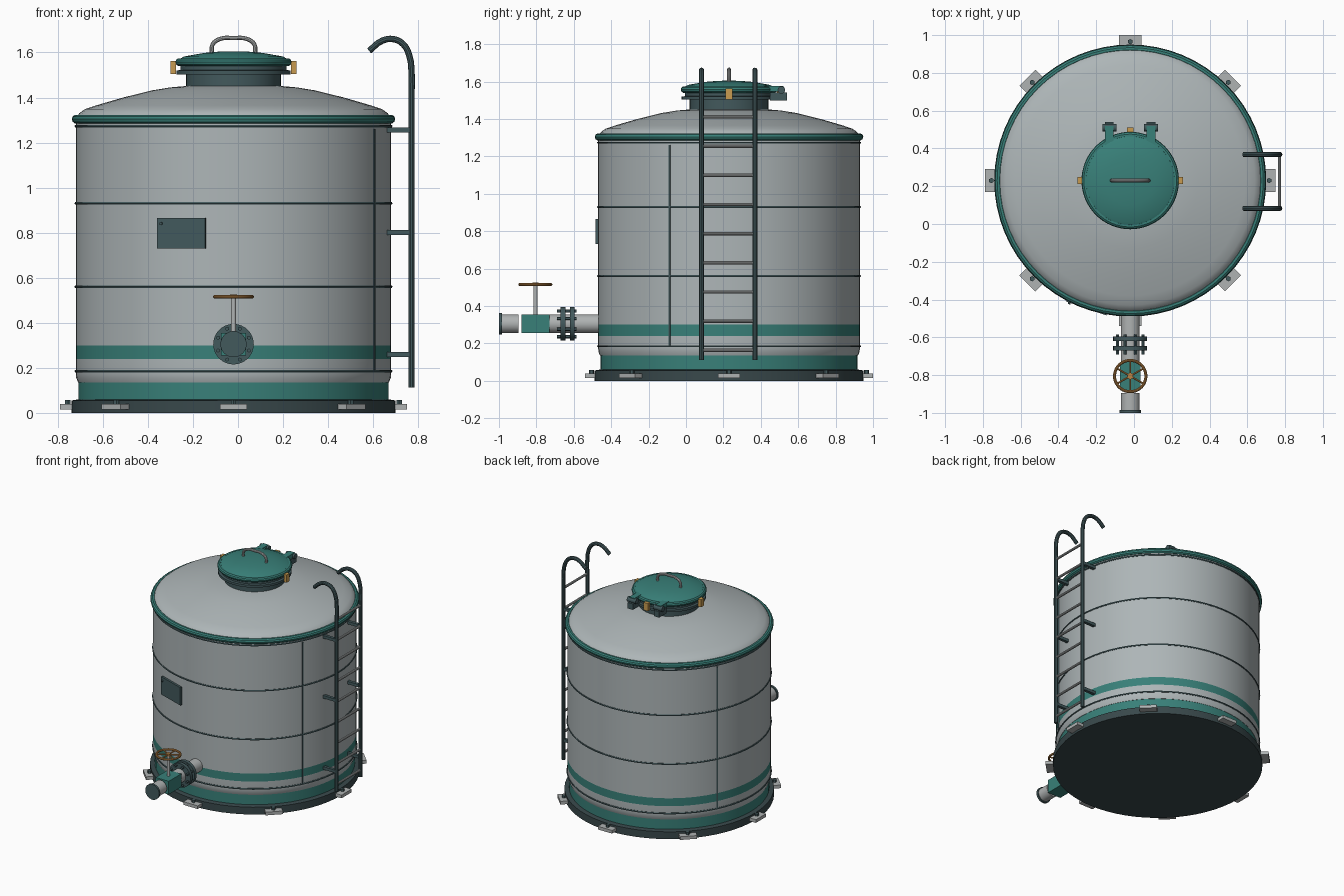
import bpy, bmesh, math
from mathutils import Vector, Matrix

if "Cube" in bpy.data.objects:
    bpy.data.objects.remove(bpy.data.objects["Cube"])

CX, CY, R = -0.02, 0.23, 0.70      # tank axis and radius
AXIS = Vector((CX, CY, 0))


def material(name, rgb):
    m = bpy.data.materials.new(name)
    m.diffuse_color = (*rgb, 1)
    m.use_nodes = True
    m.node_tree.nodes["Principled BSDF"].inputs["Base Color"].default_value = m.diffuse_color
    return m


SHELL = material("shell_grey", (0.42, 0.465, 0.475))
STEEL = material("light_steel", (0.43, 0.45, 0.45))
TEAL = material("teal", (0.04, 0.215, 0.19))
DARK = material("dark_slate", (0.055, 0.10, 0.108))
BASE = material("base_slate", (0.04, 0.065, 0.07))
BRASS = material("brass", (0.58, 0.33, 0.08))
ORANGE = material("wheel_orange", (0.50, 0.23, 0.06))


def finish(bm, name, mats, smooth=True):
    bmesh.ops.recalc_face_normals(bm, faces=bm.faces)
    me = bpy.data.meshes.new(name)
    bm.to_mesh(me)
    bm.free()
    ob = bpy.data.objects.new(name, me)
    bpy.context.collection.objects.link(ob)
    for m in mats:
        me.materials.append(m)
    if smooth:
        shade(ob)
    return ob


def shade(ob):
    bpy.ops.object.select_all(action='DESELECT')
    ob.select_set(True)
    bpy.context.view_layer.objects.active = ob
    bpy.ops.object.shade_smooth_by_angle(angle=math.radians(35))


def lathe(name, profile, mats, center=AXIS, seg=64, rule=None):
    """Spin (radius, z) points around a vertical axis."""
    bm = bmesh.new()
    vs = [bm.verts.new((r, 0, z)) for r, z in profile]
    es = [bm.edges.new(p) for p in zip(vs, vs[1:])]
    bmesh.ops.spin(bm, geom=vs + es, cent=(0, 0, 0), axis=(0, 0, 1),
                   angle=2 * math.pi, steps=seg, use_merge=True)
    bmesh.ops.remove_doubles(bm, verts=bm.verts, dist=1e-5)
    if rule:
        for f in bm.faces:
            f.material_index = rule(f.calc_center_median().z)
    bmesh.ops.translate(bm, verts=bm.verts, vec=center)
    return finish(bm, name, mats)


def ring(name, z, major, minor, mat, center=AXIS, seg=64, sides=10):
    prof = [(major + minor * math.cos(2 * math.pi * i / sides),
             z + minor * math.sin(2 * math.pi * i / sides)) for i in range(sides + 1)]
    return lathe(name, prof, [mat], center, seg)


def rod(name, a, b, r, mat, seg=16):
    """Capped cylinder from a to b."""
    a, b = Vector(a), Vector(b)
    d = b - a
    M = Matrix.Translation((a + b) / 2) @ d.to_track_quat('Z', 'Y').to_matrix().to_4x4()
    bm = bmesh.new()
    bmesh.ops.create_cone(bm, cap_ends=True, segments=seg, radius1=r, radius2=r,
                          depth=d.length, matrix=M)
    return finish(bm, name, [mat])


def box(name, loc, size, mat, rot=0.0):
    bm = bmesh.new()
    M = Matrix.Translation(loc) @ Matrix.Rotation(rot, 4, 'Z') @ Matrix.Diagonal((*size, 1))
    bmesh.ops.create_cube(bm, size=1, matrix=M)
    return finish(bm, name, [mat], False)


def tube(name, pts, r, mat):
    """Bent pipe following the points."""
    cu = bpy.data.curves.new(name, 'CURVE')
    cu.dimensions = '3D'
    cu.bevel_depth, cu.bevel_resolution = r, 3
    cu.use_fill_caps = True
    cu.resolution_u = 4
    sp = cu.splines.new('BEZIER')
    sp.bezier_points.add(len(pts) - 1)
    for bp, p in zip(sp.bezier_points, pts):
        bp.co = p
        bp.handle_left_type = bp.handle_right_type = 'AUTO'
    cu.materials.append(mat)
    ob = bpy.data.objects.new(name, cu)
    bpy.context.collection.objects.link(ob)
    bpy.ops.object.select_all(action='DESELECT')
    ob.select_set(True)
    bpy.context.view_layer.objects.active = ob
    bpy.ops.object.convert(target='MESH')
    shade(bpy.context.object)


def polar(angle, r, z):
    return Vector((CX + r * math.cos(angle), CY + r * math.sin(angle), z))


# Base, skirt, shell and roof
lathe("base_plinth", [(0, 0), (0.72, 0), (0.72, 0.055), (0.69, 0.06), (0, 0.06)], [BASE])
lathe("skirt", [(0.688, 0.055), (0.688, 0.137)], [TEAL])
lathe("tank_shell", [(0.66, 0.135), (0.69, 0.135), (0.698, 0.155), (R, 0.175), (R, 0.24),
                     (R, 0.30), (R, 1.30)], [SHELL, TEAL],
      rule=lambda z: int(0.24 < z < 0.30))
lathe("roof", [(0.70, 1.305), (0.685, 1.33), (0.66, 1.348), (0.61, 1.365), (0.49, 1.40),
               (0.36, 1.432), (0.28, 1.445), (0.20, 1.452), (0, 1.455)], [SHELL])
ring("roof_rim", 1.304, 0.698, 0.02, TEAL)

# Weld seams
for z in (0.185, 0.56, 0.93, 1.273):
    ring("seam_ring", z, R, 0.006, DARK, sides=6)
for deg in (-27, 153):
    a = math.radians(deg)
    box("vertical_seam", polar(a, R, 0.725), (0.01, 0.01, 1.07), DARK, a)

# Anchor feet with bolts
for i in range(8):
    a = i * math.pi / 4
    box("anchor_foot", polar(a, 0.715, 0.028), (0.11, 0.12, 0.024), STEEL, a)
    p = polar(a, 0.735, 0.03)
    rod("anchor_bolt", p, p + Vector((0, 0, 0.028)), 0.014, DARK, 6)

# Manway neck, flange and lid
lathe("manway_neck", [(0.21, 1.44), (0.21, 1.51)], [DARK])
lathe("manway_flange", [(0.20, 1.503), (0.253, 1.503), (0.253, 1.52), (0.235, 1.522),
                        (0.235, 1.545)], [DARK])
ring("lid_rim", 1.557, 0.24, 0.018, TEAL)
lathe("lid", [(0.24, 1.545), (0.25, 1.565), (0.22, 1.582), (0.13, 1.598), (0.06, 1.604),
              (0, 1.605)], [TEAL])
tube("lid_handle", [(CX + x, CY, z) for x, z in
                    ((-0.095, 1.585), (-0.093, 1.635), (-0.06, 1.66), (0, 1.664),
                     (0.06, 1.66), (0.093, 1.635), (0.095, 1.585))], 0.01, STEEL)
for a in (0, math.pi / 2, math.pi):
    box("lid_clamp", polar(a, 0.268, 1.533), (0.024, 0.036, 0.058), BRASS, a)
for x in (CX - 0.11, CX + 0.11):
    box("hinge_arm", (x, 0.465, 1.562), (0.045, 0.11, 0.03), TEAL)
    box("hinge_block", (x, 0.495, 1.52), (0.045, 0.09, 0.045), DARK)
    rod("hinge_pin", (x - 0.037, 0.51, 1.555), (x + 0.037, 0.51, 1.555), 0.02, DARK)

# Ladder
LX = 0.77
for y in (0.083, 0.368):
    tube("ladder_rail", [(x, y, z) for x, z in
                         ((LX, 0.112), (LX, 0.8), (LX, 1.4), (LX, 1.52), (0.762, 1.58),
                          (0.735, 1.635), (0.69, 1.659), (0.64, 1.652), (0.582, 1.607))],
         0.014, DARK)
    for z in (0.26, 0.80, 1.255):
        box("ladder_bracket", (0.715, y, z), (0.11, 0.022, 0.022), DARK)
for i in range(9):
    z = 0.163 + i * 0.156
    rod("ladder_rung", (LX, 0.083, z), (LX, 0.368, z), 0.009, STEEL, 10)

# Name plate, tangent to the shell
a = math.radians(-109)
box("name_plate", polar(a, 0.708, 0.798), (0.016, 0.226, 0.135), DARK, a)
p = polar(a, 0.71, 0.84) + Vector((-math.sin(a), math.cos(a), 0)) * -0.093
rod("plate_rivet", p, p + Vector((math.cos(a), math.sin(a), 0)) * 0.015, 0.007, DARK, 10)

# Outlet pipe with flanges
PZ, VY = 0.305, -0.805
for name, y0, y1, r, mat in (("outlet_pipe", -0.45, -0.735, 0.05, STEEL),
                             ("inner_flange", -0.595, -0.62, 0.09, DARK),
                             ("outer_flange", -0.645, -0.67, 0.09, DARK),
                             ("spout_pipe", -0.895, -0.99, 0.05, STEEL),
                             ("spout_cap", -0.985, -1.0, 0.058, DARK)):
    rod(name, (CX, y0, PZ), (CX, y1, PZ), r, mat, 32)
for i in range(8):
    t = (i + 0.5) * math.pi / 4
    x, z = CX + 0.074 * math.cos(t), PZ + 0.074 * math.sin(t)
    rod("flange_bolt", (x, -0.585, z), (x, -0.69, z), 0.009, DARK, 6)

# Valve body, stem and handwheel
box("valve_body", (CX, VY, PZ), (0.11, 0.15, 0.10), TEAL)
rod("valve_stem", (CX, VY, 0.35), (CX, VY, 0.52), 0.011, STEEL)
ring("handwheel_rim", 0.515, 0.083, 0.008, ORANGE, Vector((CX, VY, 0)), 40)
for i in range(3):
    t = math.pi / 6 + i * math.pi / 3
    d = Vector((math.cos(t), math.sin(t), 0)) * 0.083
    c = Vector((CX, VY, 0.515))
    rod("handwheel_spoke", c - d, c + d, 0.005, ORANGE, 8)
rod("handwheel_hub", (CX, VY, 0.507), (CX, VY, 0.525), 0.016, ORANGE)
